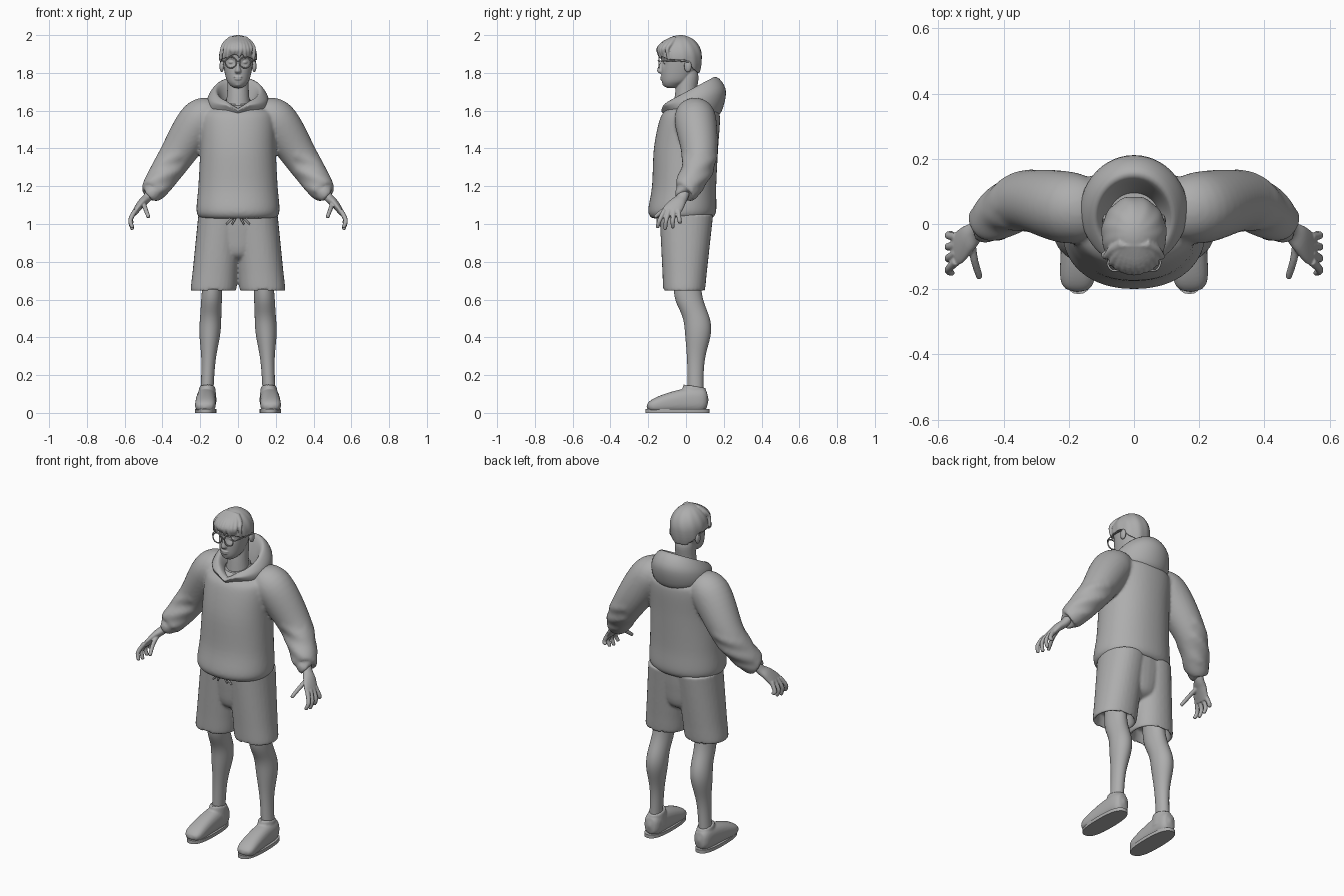
import bpy, bmesh, random
from math import sin, cos, pi, sqrt, exp, atan2, copysign, radians
from mathutils import Vector, Matrix

if "Cube" in bpy.data.objects:
    bpy.data.objects.remove(bpy.data.objects["Cube"])
random.seed(4)

GREY = (.42, .42, .42, 1)
material = bpy.data.materials.new("plain grey")
material.use_nodes = True
material.diffuse_color = GREY
material.node_tree.nodes["Principled BSDF"].inputs["Base Color"].default_value = GREY
SIDES = (("left", 1), ("right", -1))
FORWARD, UP = Vector((0, 1, 0)), Vector((0, 0, 1))


def ring(wide, z, deep=None, x=0, y=0, slope=0):
    """One elliptical cross-section; depth equals width unless given."""
    return (x, y, z, wide, wide if deep is None else deep, slope)


def spline(rows, steps):
    """Smooth interpolation through rings by cubic Hermite segments."""
    smooth = []
    last = len(rows) - 1
    for i in range(last):
        before, start, end, after = (rows[min(max(k, 0), last)] for k in (i - 1, i, i + 1, i + 2))
        for step in range(steps):
            t = step / steps
            ease = t * t * (3 - 2 * t)
            leave, arrive = t * (1 - t) ** 2 / 2, t * t * (t - 1) / 2
            smooth.append([b + (c - b) * ease + (c - a) * leave + (d - b) * arrive
                           for a, b, c, d in zip(before, start, end, after)])
    return smooth + [list(rows[-1])]


def loft(bm, rows, side=1, along=None, sides=32, power=1.0, steps=5):
    """Skin the rings: level rings, or rings square to the path when along is given."""
    rows = spline(rows, steps)
    centres = [Vector(row[:3]) for row in rows]
    loops = []
    for i, (centre, row) in enumerate(zip(centres, rows)):
        across, depth = Vector((1, 0, 0)), Vector((0, 1, row[5]))
        if along:
            path = (centres[min(i + 1, len(rows) - 1)] - centres[max(i - 1, 0)]).normalized()
            depth = (along - path * along.dot(path)).normalized()
            across = depth.cross(path)
        loop = []
        for k in range(sides):
            ca, sa = cos(2 * pi * k / sides), sin(2 * pi * k / sides)
            point = (centre + across * max(row[3], .001) * copysign(abs(ca) ** power, ca)
                     + depth * max(row[4], .001) * copysign(abs(sa) ** power, sa))
            point.x *= side
            loop.append(bm.verts.new(point))
        loops.append(loop)
    for low, high in zip(loops, loops[1:]):
        for k in range(sides):
            after = (k + 1) % sides
            bm.faces.new((low[k], low[after], high[after], high[k]))
    bm.faces.new(loops[0])
    bm.faces.new(loops[-1])


def taper(bm, points, radius, side=1, end=.75):
    """Round tapering strand with a blunt tip."""
    points = [Vector(p) for p in points]
    last = len(points) - 1
    rows = [(*p, *[radius * (1 + (end - 1) * i / last)] * 2, 0) for i, p in enumerate(points)]
    tip = points[-1] + (points[-1] - points[-2]).normalized() * radius / 2
    rows.append((*tip, *[radius * end / 2] * 2, 0))
    loft(bm, rows, side, along=FORWARD, sides=12, steps=4)


def blob(bm, centre, radii, segments=32):
    """Ellipsoid."""
    place = Matrix.Translation(centre) @ Matrix.Diagonal((*radii, 1))
    made = bmesh.ops.create_uvsphere(bm, u_segments=segments, v_segments=segments // 2, radius=1, matrix=place)
    return made["verts"]


def part(name, bm, voxel=0, relax=3):
    """Turn a bmesh into an object; a voxel size fuses its pieces."""
    bmesh.ops.recalc_face_normals(bm, faces=bm.faces)
    mesh = bpy.data.meshes.new(name)
    bm.to_mesh(mesh)
    bm.free()
    mesh.materials.append(material)
    mesh.polygons.foreach_set("use_smooth", [True] * len(mesh.polygons))
    mesh.set_sharp_from_angle(angle=radians(55))
    obj = bpy.data.objects.new(name, mesh)
    bpy.context.collection.objects.link(obj)
    if voxel:
        fuse = obj.modifiers.new("Fuse", 'REMESH')
        fuse.mode, fuse.voxel_size, fuse.use_smooth_shade = 'VOXEL', voxel, True
        soften = obj.modifiers.new("Soften", 'SMOOTH')
        soften.factor, soften.iterations = .5, relax


# Hoodie: body and both sleeves fused into one garment
bm = bmesh.new()
loft(bm, [ring(wide=.2, deep=.16, y=-.02, z=1.03), ring(wide=.22, deep=.18, y=-.02, z=1.07),
          ring(wide=.21, deep=.17, y=-.01, z=1.2), ring(wide=.2, deep=.17, z=1.4),
          ring(wide=.2, deep=.16, y=.02, z=1.55), ring(wide=.18, deep=.14, y=.03, z=1.6),
          ring(wide=.1, y=.03, z=1.63)], sides=48, power=.92)
for label, side in SIDES:
    loft(bm, [ring(wide=.06, deep=.08, x=.11, y=.04, z=1.6), ring(wide=.11, x=.2, y=.05, z=1.55),
              ring(wide=.09, x=.34, y=.07, z=1.34), ring(wide=.07, x=.44, y=.01, z=1.19),
              ring(wide=.05, x=.46, y=-.01, z=1.16), ring(wide=.04, x=.47, y=-.01, z=1.15)],
         side, along=FORWARD, steps=8)
for vert in bm.verts:  # soft cloth folds on the forearms
    if abs(vert.co.x) > .3 and 1.17 < vert.co.z < 1.37:
        vert.co.y += copysign(.005, vert.co.y - .04) * sin(75 * vert.co.z + 20 * abs(vert.co.x))
part("hoodie", bm, voxel=.009, relax=5)

# Hood lying round the neck, with a V at the throat
bm = bmesh.new()
loft(bm, [ring(wide=.07, y=.02, z=1.6), ring(wide=.09, y=.02, z=1.66, slope=.35),
          ring(wide=.12, deep=.13, y=.02, z=1.71, slope=.53), ring(wide=.16, deep=.17, y=.04, z=1.67, slope=.25),
          ring(wide=.16, deep=.15, y=.04, z=1.6), ring(wide=.11, deep=.12, y=.03, z=1.56)], sides=48)
for vert in bm.verts:
    if vert.co.y < .02:
        vert.co.z -= max(0, .03 - abs(vert.co.x) / 2)
part("hood", bm)

# Shirt collar
bm = bmesh.new()
loft(bm, [ring(wide=.08, z=1.6, slope=.2), ring(wide=.07, z=1.65, slope=.3), ring(wide=.06, z=1.65, slope=.3)])
part("shirt_collar", bm)

# Shorts: two legs with turned-in hems and a seat
bm = bmesh.new()
for label, side in SIDES:
    hem = [ring(wide=.09, x=.13, y=-.01, z=.72), ring(wide=.1, x=.13, y=-.01, z=.66)]
    outside = [ring(wide=.12, deep=.11 + .08 * rise, x=.13 - .1 * rise, y=-.01 + .03 * rise, z=.65 + rise)
               for rise in (0, .1, .2, .3, .4)]
    loft(bm, hem + outside, side, power=.92)
loft(bm, [ring(wide=.05, z=.8), ring(wide=.13, deep=.11, z=.84),
          ring(wide=.19, deep=.13, z=.95), ring(wide=.19, deep=.14, z=1.07)])
part("shorts", bm, voxel=.008)

# Waist drawstrings
bm = bmesh.new()
for label, side in SIDES:
    for spread in (.03, .06):
        taper(bm, [(.01, -.13, 1.04), (spread / 2, -.15, 1.03), (spread, -.15, 1)], .006, side)
part("drawstrings", bm)


def leg_ring(z):
    """Bare leg section: slim ankle, a calf swelling, a thicker thigh set forward."""
    calf = exp(-((z - .45) / .13) ** 2)
    thigh = 1 / (1 + exp((.55 - z) * 30))
    return ring(wide=.034 + .022 * calf + .018 * thigh, deep=.042 + .027 * calf + .03 * thigh,
                x=.17 - .05 * z, y=.05 + .015 * calf - .045 * thigh, z=z)


def shoe_ring(t):
    """Shoe section from heel to toe, low at the toe and rounded at both ends."""
    rounded = sqrt(1 - (2 * t - 1) ** 8)
    half = .07 - .042 * t * t
    return ring(wide=(.05 + .006 * t) * rounded, deep=half * rounded, x=.165 + .01 * t, y=.12 - .33 * t, z=half)


# Legs, shoes, soles and hands
for label, side in SIDES:
    bm = bmesh.new()
    loft(bm, [leg_ring(.1 + .7 * i / 20) for i in range(21)], side, steps=2)
    part(label + "_leg", bm)

    bm = bmesh.new()
    loft(bm, [shoe_ring(i / 30) for i in range(31)], side, along=UP, power=.8, steps=1)
    loft(bm, [ring(wide=.05, deep=.07, x=.163, y=.04, z=.06),
              ring(wide=.042, deep=.06, x=.163, y=.045, z=.135, slope=-.15),
              ring(wide=.03, deep=.05, x=.163, y=.045, z=.14, slope=-.15)], side)
    for vert in bm.verts:
        vert.co.z = max(vert.co.z, .004)
    part(label + "_shoe", bm, voxel=.006)

    bm = bmesh.new()
    loft(bm, [ring(wide=.057, deep=.17, x=.17, y=-.045, z=z) for z in (0, .02)], side, power=.78, steps=1)
    part(label + "_sole", bm)

    bm = bmesh.new()
    loft(bm, [ring(wide=.026, deep=.03, x=.45, z=1.19), ring(wide=.024, deep=.03, x=.48, y=-.02, z=1.14),
              ring(wide=.022, deep=.042, x=.51, y=-.045, z=1.11), ring(wide=.016, deep=.05, x=.54, y=-.075, z=1.07),
              ring(wide=.011, deep=.044, x=.55, y=-.08, z=1.05)], side, along=FORWARD)
    for i in range(4):
        tip = .985 + .008 * i - .02 * sin(pi * i / 3)
        taper(bm, [(.545, -.115 + .025 * i, 1.07), (.57, -.14 + .035 * i, 1.02), (.56, -.15 + .04 * i, tip)],
              .0135, side)
    taper(bm, [(.5, -.05, 1.11), (.49, -.11, 1.08), (.475, -.16, 1.04)], .0135, side)
    part(label + "_hand", bm, voxel=.004)

# Head, neck, nose, lips and ears fused, with sunken eye sockets
bm = bmesh.new()
loft(bm, [ring(wide=.02, y=-.08, z=1.72), ring(wide=.042, deep=.05, y=-.07, z=1.735),
          ring(wide=.063, deep=.08, y=-.05, z=1.77), ring(wide=.08, deep=.1, y=-.03, z=1.86),
          ring(wide=.08, deep=.1, y=-.03, z=1.92), ring(wide=.04, deep=.05, y=-.03, z=1.98)],
     sides=64, power=.93, steps=9)
for vert in bm.verts:
    socket = Vector((copysign(.035, vert.co.x), -.125, 1.856))
    vert.co.y += .014 * exp(-((vert.co - socket).length / .02) ** 2)
loft(bm, [ring(wide=.07, z=1.58), ring(wide=.058, z=1.69), ring(wide=.056, y=.01, z=1.78), ring(wide=.05, z=1.83)])
loft(bm, [ring(wide=.008, y=-.12, z=1.87), ring(wide=.01, deep=.016, y=-.13, z=1.835),
          ring(wide=.017, deep=.02, y=-.133, z=1.81), ring(wide=.013, y=-.127, z=1.797)], sides=20)
for height, wide in ((1.778, .025), (1.767, .02)):
    blob(bm, (0, -.126, height), (wide, .01, .006))
blob(bm, (0, -.105, 1.742), (.024, .02, .016))
for label, side in SIDES:
    blob(bm, (side * .086, .01, 1.835), (.012, .02, .032))
    blob(bm, (side * .034, -.108, 1.856), (.016, .012, .009))
part("head", bm, voxel=.0035, relax=2)

# Hair: trimmed cap with a fringe of locks
bm = bmesh.new()
crown = Vector((0, -.03, 1.885))
for vert in blob(bm, crown, (.1, .115, .115), 64):
    x, y, z = vert.co - crown
    wave = 1 + .012 * sin(11 * atan2(y, x) + 25 * z)
    vert.co = crown + Vector((x * wave, y * wave, z if z > 0 else z * 1.6))
    trim = 1.905 - .4 * abs(x) - 1.5 * max(0, vert.co.y)
    vert.co.z = max(vert.co.z, trim)
for i in range(11):
    x = (i - 5) * .017
    edge = crown.y - .118 * sqrt(1 - (x / .105) ** 2)
    drop = random.uniform(-.012, .012) - abs(x) / 4
    lean = random.uniform(-.012, .006)
    taper(bm, [(x * .4, -.06, 1.98), (x * .8, edge * .8, 1.955), (x, edge, 1.925),
               (x + lean, edge + .006, 1.9 + drop)], .017, end=.4)
part("hair", bm, voxel=.0045, relax=2)

# Glasses: round rims, bridge and temples
for label, side in SIDES:
    bpy.ops.mesh.primitive_torus_add(location=(side * .038, -.143, 1.855), rotation=(pi / 2, 0, 0),
                                     major_radius=.029, minor_radius=.0035, major_segments=32, minor_segments=8)
    rim = bpy.context.object
    rim.name = label + "_glasses_rim"
    rim.data.materials.append(material)
    bpy.ops.object.shade_smooth()
bm = bmesh.new()
taper(bm, [(-.01, -.143, 1.86), (0, -.147, 1.864), (.01, -.143, 1.86)], .003, end=1)
for label, side in SIDES:
    taper(bm, [(.066, -.143, 1.86), (.08, -.125, 1.864), (.09, -.06, 1.864), (.094, .01, 1.858)], .0035, side)
part("glasses_frame", bm)
